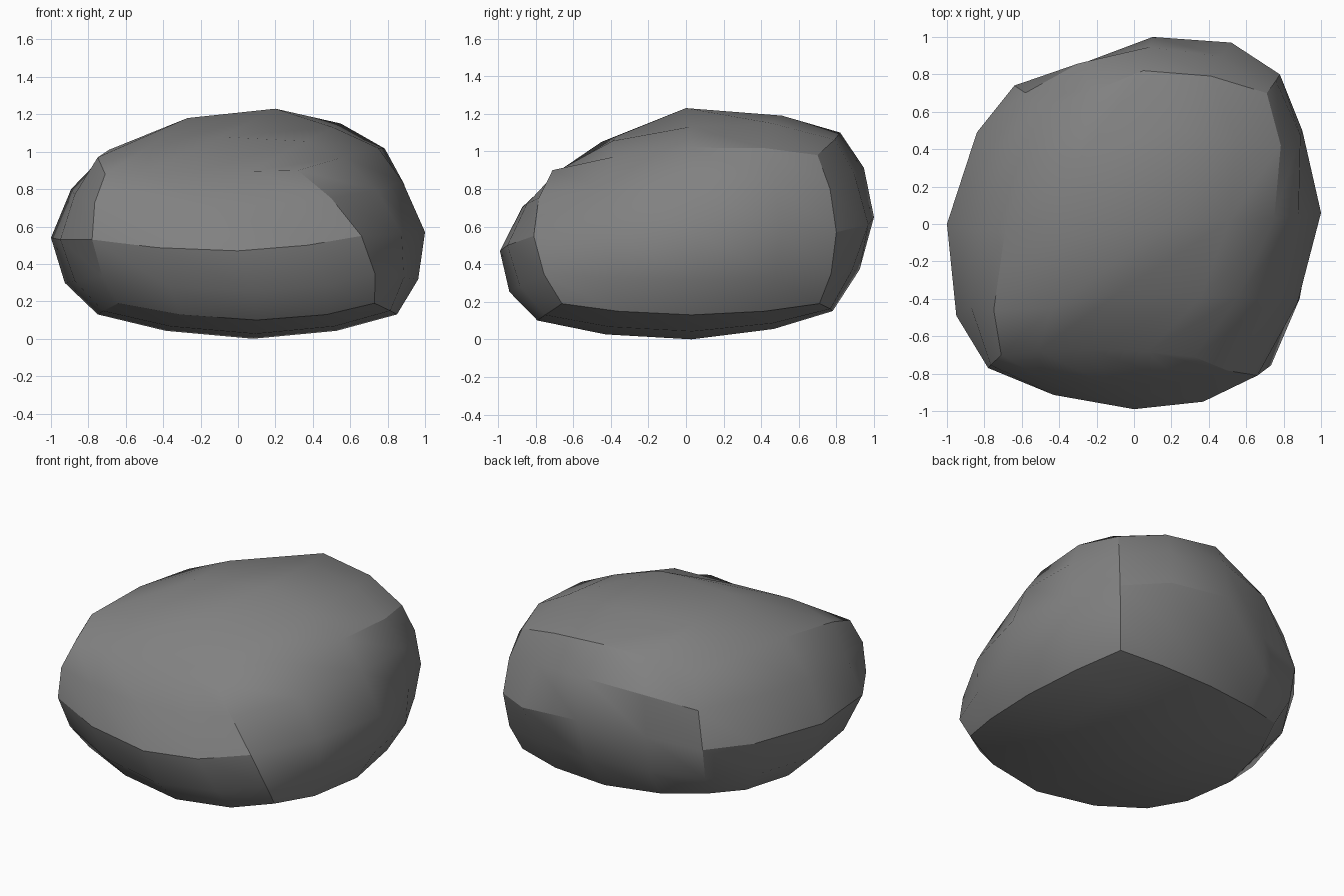
import bpy, bmesh, math
from mathutils import Vector

if "Cube" in bpy.data.objects:
    bpy.data.objects.remove(bpy.data.objects["Cube"])

# Key points of the boulder: each row runs left, middle, right;
# rows go front, middle, back; layers go bottom, equator, top
KEYS = [
    [[(-.64, -.64, .19), (.10, -.79, .10), (.73, -.66, .19)],
     [(-.75, 0, .13), (.08, .03, 0), (.85, .03, .13)],
     [(-.58, .62, .20), (.05, .78, .15), (.70, .71, .19)]],
    [[(-.78, -.77, .53), (0, -.99, .47), (.66, -.81, .55)],
     [(-1, 0, .54), (0, 0, .55), (1, .06, .57)],
     [(-.64, .74, .55), (.10, 1, .65), (.78, .80, .57)]],
    [[(-.71, -.70, .88), (-.23, -.67, .89), (.32, -.71, .90)],
     [(-.69, -.04, 1.01), (.20, 0, 1.23), (.75, .03, 1.02)],
     [(-.49, .62, .97), (.05, .82, 1.10), (.71, .70, .98)]],
]

# Chipped spots that leave the smooth form (cube position -> place)
CHIPS = {
    (-1, .5, 0): (-.84, .49, .55), (-.5, 1, 0): (-.30, .85, .59),
    (-1, -.5, 0): (-.95, -.49, .53), (1, .5, 0): (.90, .50, .57),
    (-1, -.5, 1): (-.75, -.46, .97), (-.5, -.5, 1): (-.44, -.45, 1.05),
    (0, -.5, 1): (-.09, -.37, 1.08), (-.5, 0, 1): (-.27, -.07, 1.18),
    (.5, 0, 1): (.51, .02, 1.13), (0, .5, 1): (.18, .51, 1.19),
    (-.5, .5, 1): (-.30, .34, 1.14), (-.5, 1, 1): (-.22, .71, 1.04),
    (.5, 1, 0): (.52, .97, .61), (.5, -1, 0): (.37, -.95, .50),
    (1, 0, .5): (.88, .04, .84),
}


def weights(t):
    """Quadratic weights through -1, 0, 1, half steps pushed outward."""
    if abs(t) == .5:
        t *= 1.14
    return t * (t - 1) / 2, 1 - t * t, t * (t + 1) / 2


def place(co):
    key = tuple(round(c * 2) / 2 for c in co)
    if key in CHIPS:
        return Vector(CHIPS[key])
    wx, wy, wz = map(weights, key)
    return sum((Vector(KEYS[k][j][i]) * (wx[i] * wy[j] * wz[k])
                for k in range(3) for j in range(3) for i in range(3)), Vector())


# Boulder: a 4 x 4 x 4 cube shell pulled onto the key points
bm = bmesh.new()
bmesh.ops.create_cube(bm, size=2)
bmesh.ops.subdivide_edges(bm, edges=bm.edges[:], cuts=3, use_grid_fill=True)
for v in bm.verts:
    v.co = place(v.co)
bmesh.ops.recalc_face_normals(bm, faces=bm.faces[:])
mesh = bpy.data.meshes.new("boulder")
bm.to_mesh(mesh)
bm.free()
boulder = bpy.data.objects.new("boulder", mesh)
bpy.context.collection.objects.link(boulder)

# Dark stone, softly shaded with sharp breaks
stone = bpy.data.materials.new("dark_stone")
stone.diffuse_color = (.22, .22, .22, 1)
stone.use_nodes = True
stone.node_tree.nodes["Principled BSDF"].inputs["Base Color"].default_value = stone.diffuse_color
mesh.materials.append(stone)
bpy.context.view_layer.objects.active = boulder
boulder.select_set(True)
bpy.ops.object.shade_smooth_by_angle(angle=math.radians(30))
